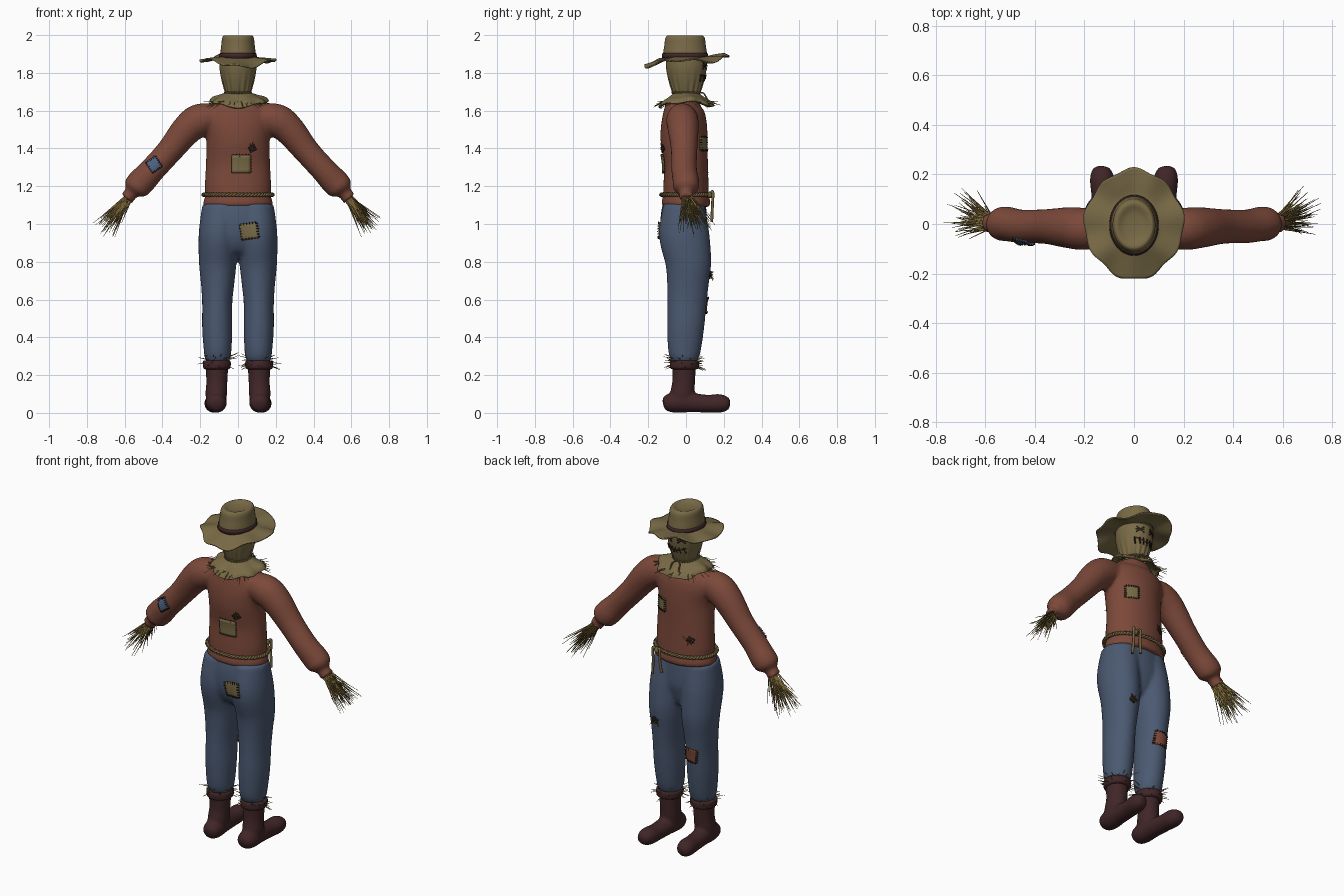
import bpy, bmesh, math, random
from mathutils import Vector
from mathutils.bvhtree import BVHTree

random.seed(4)
if "Cube" in bpy.data.objects:
    bpy.data.objects.remove(bpy.data.objects["Cube"])


def material(name, r, g, b):
    m = bpy.data.materials.new(name)
    m.use_nodes = True
    m.diffuse_color = (r, g, b, 1)
    m.node_tree.nodes["Principled BSDF"].inputs["Base Color"].default_value = (r, g, b, 1)
    return m


RUST = material("rust_wool", 0.20, 0.066, 0.042)
DENIM = material("blue_denim", 0.070, 0.10, 0.165)
SACK = material("olive_burlap", 0.19, 0.145, 0.062)
LEATHER = material("dark_leather", 0.052, 0.019, 0.021)
STRAW = material("straw", 0.19, 0.13, 0.038)
ROPE = material("rope", 0.165, 0.12, 0.05)
THREAD = material("dark_thread", 0.022, 0.013, 0.009)
PATCH_BLUE = material("blue_patch", 0.075, 0.12, 0.21)


def finish(name, bm, mat, smooth=True):
    bmesh.ops.recalc_face_normals(bm, faces=bm.faces)
    me = bpy.data.meshes.new(name)
    bm.to_mesh(me)
    bm.free()
    me.materials.append(mat)
    for p in me.polygons:
        p.use_smooth = smooth
    ob = bpy.data.objects.new(name, me)
    bpy.context.collection.objects.link(ob)
    return ob


def skin(bm, rings, cap=True):
    loops = [[bm.verts.new(p) for p in ring] for ring in rings]
    n = len(loops[0])
    for a, b in zip(loops, loops[1:]):
        for i in range(n):
            bm.faces.new((a[i], a[(i + 1) % n], b[(i + 1) % n], b[i]))
    if cap:
        bm.faces.new(loops[0])
        bm.faces.new(loops[-1][::-1])


def spline(keys, steps=5):
    """Smooth curve through tuples of any length."""
    k = [keys[0]] + list(keys) + [keys[-1]]
    out = []
    for i in range(1, len(k) - 2):
        for s in range(steps):
            t = s / steps
            out.append([0.5 * (2 * b + (c - a) * t + (2 * a - 5 * b + 4 * c - d) * t * t
                               + (3 * b - a - 3 * c + d) * t ** 3)
                        for a, b, c, d in zip(k[i - 1], k[i], k[i + 1], k[i + 2])])
    return out + [list(keys[-1])]


def loft(bm, keys, side, n=28):
    """Ellipses of (x, y, z, radius along side, other radius) swept on a path."""
    pts = spline(keys)
    side = Vector(side)
    rings = []
    for i, p in enumerate(pts):
        d = Vector(pts[min(i + 1, len(pts) - 1)][:3]) - Vector(pts[max(i - 1, 0)][:3])
        v = d.cross(side).normalized()
        rings.append([Vector(p[:3]) + side * p[3] * math.cos(a) + v * p[4] * math.sin(a)
                      for a in (math.tau * j / n for j in range(n))])
    skin(bm, rings)


def fuse(ob, voxel=0.011, rounds=4):
    r = ob.modifiers.new("fuse", 'REMESH')
    r.mode, r.voxel_size, r.use_smooth_shade = 'VOXEL', voxel, True
    s = ob.modifiers.new("soften", 'SMOOTH')
    s.iterations = rounds
    return ob


X, Y = (1, 0, 0), (0, 1, 0)

# Sweater: body and both sleeves fused together
bm = bmesh.new()
loft(bm, [(0, 0, 1.09, .178, .122), (0, 0, 1.11, .185, .13), (0, 0, 1.15, .174, .122),
          (0, 0, 1.2, .176, .12), (0, 0, 1.32, .17, .116), (0, -.01, 1.45, .168, .125),
          (0, -.01, 1.55, .185, .118), (0, -.01, 1.62, .155, .1), (0, 0, 1.66, .1, .075),
          (0, 0, 1.68, .06, .055)], X, 40)
for s in (-1, 1):
    loft(bm, [(s * .1, -.02, 1.57, .07, .065), (s * .2, -.02, 1.55, .085, .088),
              (s * .27, -.015, 1.5, .082, .082), (s * .36, -.01, 1.39, .07, .07),
              (s * .45, -.01, 1.29, .068, .068), (s * .51, 0, 1.225, .07, .073),
              (s * .545, 0, 1.19, .065, .067), (s * .565, 0, 1.165, .036, .038),
              (s * .59, .005, 1.135, .042, .04)], Y)
sweater = fuse(finish("sweater", bm, RUST))

# Trousers
bm = bmesh.new()
loft(bm, [(0, -.005, 1.12, .165, .112), (0, -.012, 1.04, .192, .122), (0, -.01, .94, .18, .12),
          (0, 0, .86, .11, .09), (0, 0, .82, .05, .05)], X, 40)
for s in (-1, 1):
    loft(bm, [(s * .085, -.01, 1.1, .105, .11), (s * .103, -.01, .95, .105, .133),
              (s * .107, .012, .8, .1, .122), (s * .108, .01, .68, .088, .11),
              (s * .11, .005, .58, .08, .104), (s * .11, -.002, .45, .08, .098),
              (s * .108, -.008, .34, .074, .088), (s * .108, -.008, .29, .068, .076),
              (s * .108, -.008, .265, .055, .06)], X)
trousers = fuse(finish("trousers", bm, DENIM))

# Boots with a turned top
for s, side in ((-1, "right"), (1, "left")):
    bm = bmesh.new()
    loft(bm, [(s * .112, -.01, .27, .062, .064), (s * .112, -.012, .17, .056, .06),
              (s * .115, -.02, .1, .057, .064), (s * .115, -.03, .045, .05, .06)], X)
    loft(bm, [(s * .113, -.122, .05, .015, .014), (s * .114, -.108, .052, .042, .04),
              (s * .115, -.06, .055, .056, .054), (s * .118, .02, .055, .052, .052),
              (s * .123, .11, .049, .049, .047), (s * .128, .18, .05, .05, .049),
              (s * .131, .222, .048, .036, .034), (s * .132, .234, .047, .012, .012)], X)
    fuse(finish(side + "_boot", bm, LEATHER), .009, 3)
    bm = bmesh.new()
    loft(bm, [(s * .112, -.008, .278, .062, .064), (s * .112, -.008, .272, .073, .076),
              (s * .112, -.008, .24, .072, .076), (s * .112, -.008, .23, .06, .062)], X)
    finish(side + "_boot_cuff", bm, LEATHER)

# Sack head, gathered in pleats toward the neck
bm = bmesh.new()
rings = []
for z, r, pleat in spline([(1.66, .068, .06), (1.685, .064, .06), (1.72, .076, .04),
                           (1.78, .093, .012), (1.84, .102, 0), (1.9, .095, 0), (1.93, .06, 0)]):
    rings.append([(r * math.cos(a) * (1 + pleat * math.cos(16 * a)) * .97,
                   r * math.sin(a) * (1 + pleat * math.cos(16 * a)) * 1.06 + .002, z)
                  for a in (math.tau * i / 96 for i in range(96))])
skin(bm, rings)
head = finish("sack_head", bm, SACK)


def skirt(name, keys, wave, squash, n=72, thick=.007):
    """Open round sheet of (radius, z, wave amount); wave returns (radius factor, lift)."""
    bm = bmesh.new()
    rings = []
    for r, z, w in spline(keys, 4):
        ring = []
        for a in (math.tau * i / n for i in range(n)):
            f, dz = wave(a)
            k = r * (1 + f * w)
            ring.append((k * math.cos(a), k * math.sin(a) * squash, z + dz * w))
        rings.append(ring)
    skin(bm, rings, False)
    ob = finish(name, bm, SACK)
    m = ob.modifiers.new("cloth", 'SOLIDIFY')
    m.thickness, m.offset = thick, 0
    return ob


# Ragged collar and floppy hat brim
def collar_wave(a):
    return .05 * math.sin(9 * a) + .04 * math.cos(a), .014 * math.cos(2 * a) + .006 * math.sin(5 * a)


def brim_wave(a):
    return (.025 * math.sin(9 * a) + .02 * math.cos(4 * a),
            .02 * math.sin(a) - .004 * math.cos(a) + .013 * math.sin(3 * a + 2.6) + .008 * math.sin(7 * a))


skirt("collar", [(.062, 1.7, 0), (.07, 1.69, .1), (.1, 1.672, .5), (.135, 1.652, 1), (.15, 1.632, 1)],
      collar_wave, .95)
skirt("hat_brim", [(.085, 1.885, 0), (.11, 1.878, .2), (.15, 1.872, .6), (.198, 1.864, 1)],
      brim_wave, 1.11, 96)

# Hat crown with a dented top, and its band
bm = bmesh.new()
skin(bm, [[(r * math.cos(a), r * 1.24 * math.sin(a) - .005, z)
           for a in (math.tau * i / 48 for i in range(48))]
          for r, z in spline([(.096, 1.875), (.093, 1.91), (.088, 1.95), (.085, 1.98), (.078, 1.996),
                              (.066, 1.998), (.045, 1.988), (.02, 1.984), (.003, 1.983)], 3)])
finish("hat_crown", bm, SACK)
bm = bmesh.new()
skin(bm, [[(r * math.cos(a), r * 1.23 * math.sin(a) - .005, z)
           for a in (math.tau * i / 48 for i in range(48))]
          for r, z in ((.09, 1.878), (.1, 1.88), (.0985, 1.903), (.09, 1.905))], False)
finish("hat_band", bm, LEATHER)


# Rope belt of two twisted cords, with knot and tails, and a neck tie
def cord(name, pts, radius, closed=False, mat=ROPE):
    cu = bpy.data.curves.new(name, 'CURVE')
    cu.dimensions, cu.bevel_depth, cu.bevel_resolution = '3D', radius, 1
    cu.use_fill_caps = True
    sp = cu.splines.new('POLY')
    sp.points.add(len(pts) - 1)
    for q, p in zip(sp.points, pts):
        q.co = (*p, 1)
    sp.use_cyclic_u = closed
    cu.materials.append(mat)
    bpy.context.collection.objects.link(bpy.data.objects.new(name, cu))


def rope_ring(name, rx, ry, z, radius, twists):
    for phase in (0, math.pi):
        pts = []
        for i in range(240):
            a = math.tau * i / 240
            t = a * twists + phase
            o = radius * .8 * math.cos(t)
            pts.append(((rx + o) * math.cos(a), (ry + o) * math.sin(a), z + radius * .8 * math.sin(t)))
        cord(name, pts, radius, True)


rope_ring("rope_belt", .183, .131, 1.155, .0065, 30)
rope_ring("neck_tie", .068, .071, 1.695, .004, 16)
for dx, low in ((-.025, 1.03), (.02, 1.01)):
    cord("belt_tail", spline([(.1, .125, 1.155), (.1 + dx, .142, 1.17), (.1 + dx, .14, 1.1),
                              (.1 + 1.3 * dx, .136, low)]), .008)
    cord("tie_tail", spline([(0, .075, 1.695), (dx, .095, 1.69), (dx * 1.3, .118, 1.65)]), .004)
bpy.ops.mesh.primitive_uv_sphere_add(segments=12, ring_count=8, radius=.018, location=(.1, .13, 1.155))
knot = bpy.context.object
knot.name = "belt_knot"
knot.data.materials.append(ROPE)


def bar(bm, a, b, r0, r1):
    a, b = Vector(a), Vector(b)
    u = (b - a).orthogonal().normalized()
    v = (b - a).normalized().cross(u)
    skin(bm, [[p + (u * math.cos(t) + v * math.sin(t)) * r for t in (0, 2.09, 4.19)]
              for p, r in ((a, r0), (b, r1))])


def rnd(w):
    return random.uniform(-w, w)


# Straw hands, and straw poking out at collar and boots
for s, side in ((-1, "right"), (1, "left")):
    bm = bmesh.new()
    for i in range(110):
        a = Vector((s * (.58 + rnd(.015)), .005 + rnd(.025), 1.14 + rnd(.022)))
        d = Vector((s * (.6 + rnd(.3)), .2 + rnd(.45), -.78 + rnd(.25))).normalized()
        bar(bm, a, a + d * random.uniform(.1, .235), .0042, .001)
    finish(side + "_straw_hand", bm, STRAW, False)
    bm = bmesh.new()
    for i in range(44):
        t = random.uniform(0, math.tau)
        d = Vector((math.cos(t), math.sin(t), rnd(.45)))
        a = Vector((s * .112, -.008, .272)) + d * .06
        bar(bm, a, a + d * random.uniform(.02, .06), .003, .001)
    finish(side + "_boot_straw", bm, STRAW, False)
bm = bmesh.new()
for i in range(60):
    t = random.uniform(0, math.tau)
    d = Vector((math.cos(t), math.sin(t), -.3 + rnd(.35)))
    a = Vector((.12 * math.cos(t), .115 * math.sin(t), 1.648))
    bar(bm, a, a + d * random.uniform(.03, .07), .0028, .001)
finish("collar_straw", bm, STRAW, False)

# Patches, tears and stitches laid on the cloth (face = +1 or -1 along y)
bpy.context.view_layer.update()
deps = bpy.context.evaluated_depsgraph_get()
TREES = {ob.name: BVHTree.FromObject(ob, deps) for ob in (sweater, trousers, head)}


def touch(ob, x, z, face, lift):
    p, n, _, _ = TREES[ob.name].ray_cast(Vector((x, face, z)), Vector((0, -face, 0)))
    return p + Vector((0, face * lift, 0)) if p else Vector((x, face * .1, z))


def patch(name, ob, cx, cz, w, h, turn, face, mat, stitched=True):
    c, s = math.cos(turn), math.sin(turn)

    def at(u, v, lift):
        return touch(ob, cx + u * w * c - v * h * s, cz + u * w * s + v * h * c, face, lift)
    bm = bmesh.new()
    n = 6
    g = [[bm.verts.new(at(i / n - .5, j / n - .5, .006)) for j in range(n + 1)] for i in range(n + 1)]
    for i in range(n):
        for j in range(n):
            bm.faces.new((g[i][j], g[i + 1][j], g[i + 1][j + 1], g[i][j + 1]))
    finish(name, bm, mat).modifiers.new("cloth", 'SOLIDIFY').thickness = .006
    bm = bmesh.new()
    for k in range(6):
        t = (k + .5) / 6 - .5
        for e in (-1, 1):
            if stitched:
                bar(bm, at(t, e * .4, .01), at(t, e * .54, .008), .0026, .0026)
                bar(bm, at(e * .4, t, .01), at(e * .54, t, .008), .0026, .0026)
            else:
                a = at(t * .8, e * .25, .003)
                bar(bm, a, a + Vector((rnd(.03), face * .015, rnd(.03))), .0028, .001)
    finish(name + ("_stitches" if stitched else "_straw"), bm, THREAD if stitched else STRAW, False)


patch("back_patch", sweater, .017, 1.318, .1, .095, 0, -1, SACK)
patch("seat_patch", trousers, .06, .962, .095, .085, .15, -1, SACK)
patch("sleeve_patch", sweater, -.445, 1.315, .065, .07, .6, -1, PATCH_BLUE)
patch("chest_patch", sweater, .095, 1.425, .07, .075, 0, 1, SACK)
patch("knee_patch", trousers, -.105, .57, .085, .08, .1, 1, RUST)
for where in ((sweater, .075, 1.4, -1), (sweater, -.1, 1.255, 1), (trousers, .115, .73, 1)):
    patch("tear", *where[:3], .035, .03, .5, where[3], THREAD, False)

# Stitched face
bm = bmesh.new()
lines = [(-.06 + .02 * i, 1.768 + .02 * abs(i - 3) / 3, -.04 + .02 * i, 1.768 + .02 * abs(i - 2) / 3)
         for i in range(6)]
lines += [(-.055 + .022 * i, 1.755, -.047 + .022 * i, 1.79) for i in range(6)]
for e in (-1, 1):
    lines += [(e * .02, 1.855, e * .06, 1.82), (e * .02, 1.82, e * .06, 1.855), (e * .018, 1.838, e * .062, 1.838)]
for x0, z0, x1, z1 in lines:
    bar(bm, touch(head, x0, z0, 1, .003), touch(head, x1, z1, 1, .003), .005, .005)
finish("face_stitches", bm, THREAD, False)
